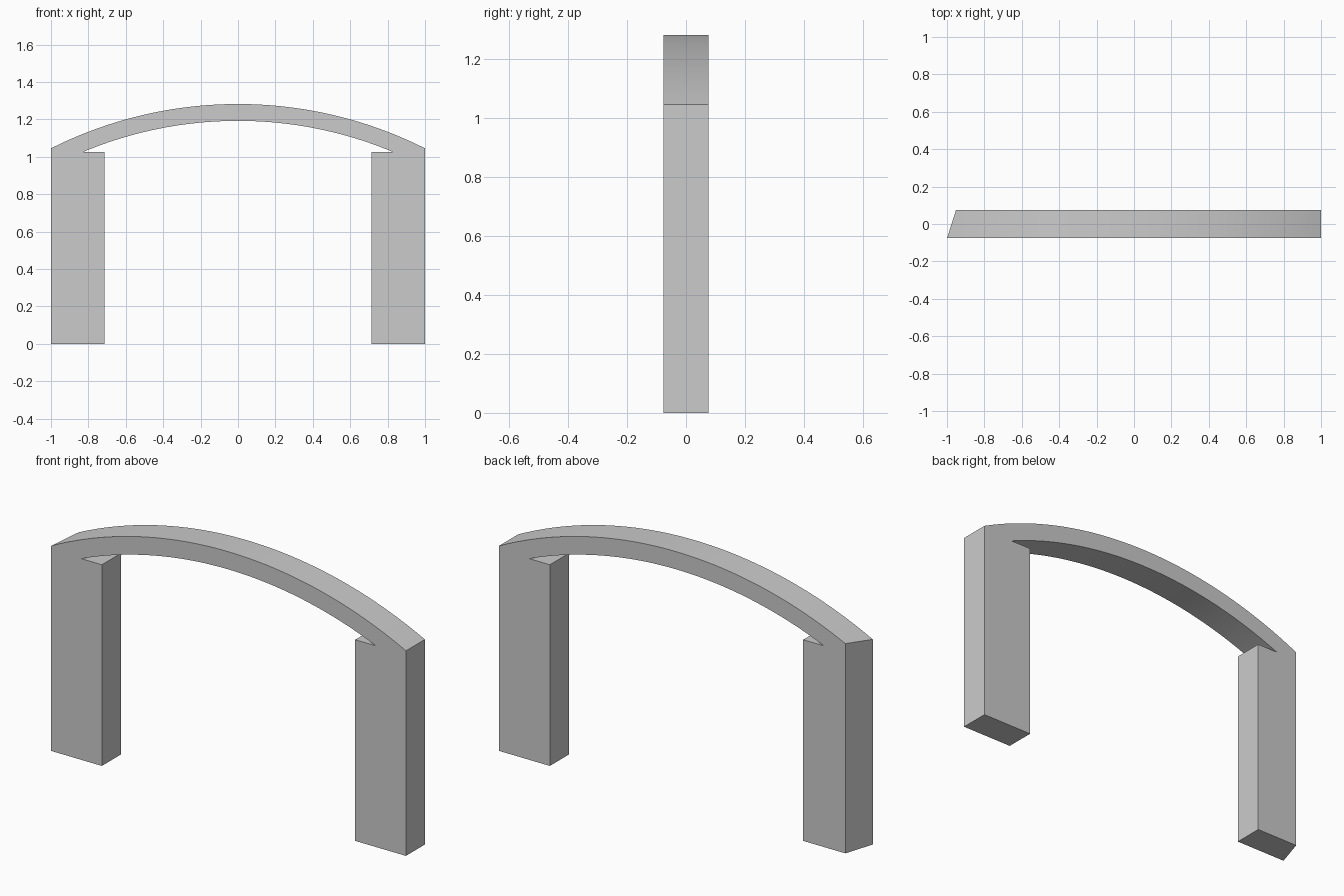
import bpy, bmesh, math
from mathutils import Vector

if "Cube" in bpy.data.objects:
    bpy.data.objects.remove(bpy.data.objects["Cube"])

HALF_DEPTH = 0.076
SEGMENTS = 48


def arc(half_width, z_end, z_top):
    """Circular arc points from -half_width to +half_width."""
    rise = z_top - z_end
    radius = (half_width ** 2 + rise ** 2) / (2 * rise)
    limit = math.asin(half_width / radius)
    points = []
    for i in range(SEGMENTS + 1):
        a = -limit + 2 * limit * i / SEGMENTS
        points.append((radius * math.sin(a), z_top - radius + radius * math.cos(a)))
    return points


# Front outline: curved top, right leg, curved underside, left leg
outline = arc(1.0, 1.045, 1.282)
outline += [(1.0, 0), (0.714, 0), (0.714, 1.025)]
outline += arc(0.83, 1.025, 1.192)[::-1]
outline += [(-0.714, 1.025), (-0.714, 0), (-1.0, 0)]

# Extrude the outline from front to back
bm = bmesh.new()
face = bm.faces.new([bm.verts.new((x, -HALF_DEPTH, z)) for x, z in outline])
result = bmesh.ops.extrude_face_region(bm, geom=[face])
back = [v for v in result["geom"] if isinstance(v, bmesh.types.BMVert)]
bmesh.ops.translate(bm, verts=back, vec=(0, 2 * HALF_DEPTH, 0))

# Slanted cut across the left end
cut = bmesh.ops.bisect_plane(
    bm, geom=bm.verts[:] + bm.edges[:] + bm.faces[:], dist=1e-5,
    plane_co=(-0.9995, -HALF_DEPTH, 0),
    plane_no=Vector((-2 * HALF_DEPTH, 0.048, 0)).normalized(), clear_outer=True)
bmesh.ops.holes_fill(bm, edges=[e for e in bm.edges if e.is_boundary], sides=0)
bmesh.ops.recalc_face_normals(bm, faces=bm.faces[:])

mesh = bpy.data.meshes.new("arched_frame")
bm.to_mesh(mesh)
bm.free()
frame = bpy.data.objects.new("arched_frame", mesh)
bpy.context.collection.objects.link(frame)

# Smooth the arch while keeping the corners sharp
bpy.context.view_layer.objects.active = frame
frame.select_set(True)
bpy.ops.object.shade_smooth_by_angle(angle=math.radians(20))
